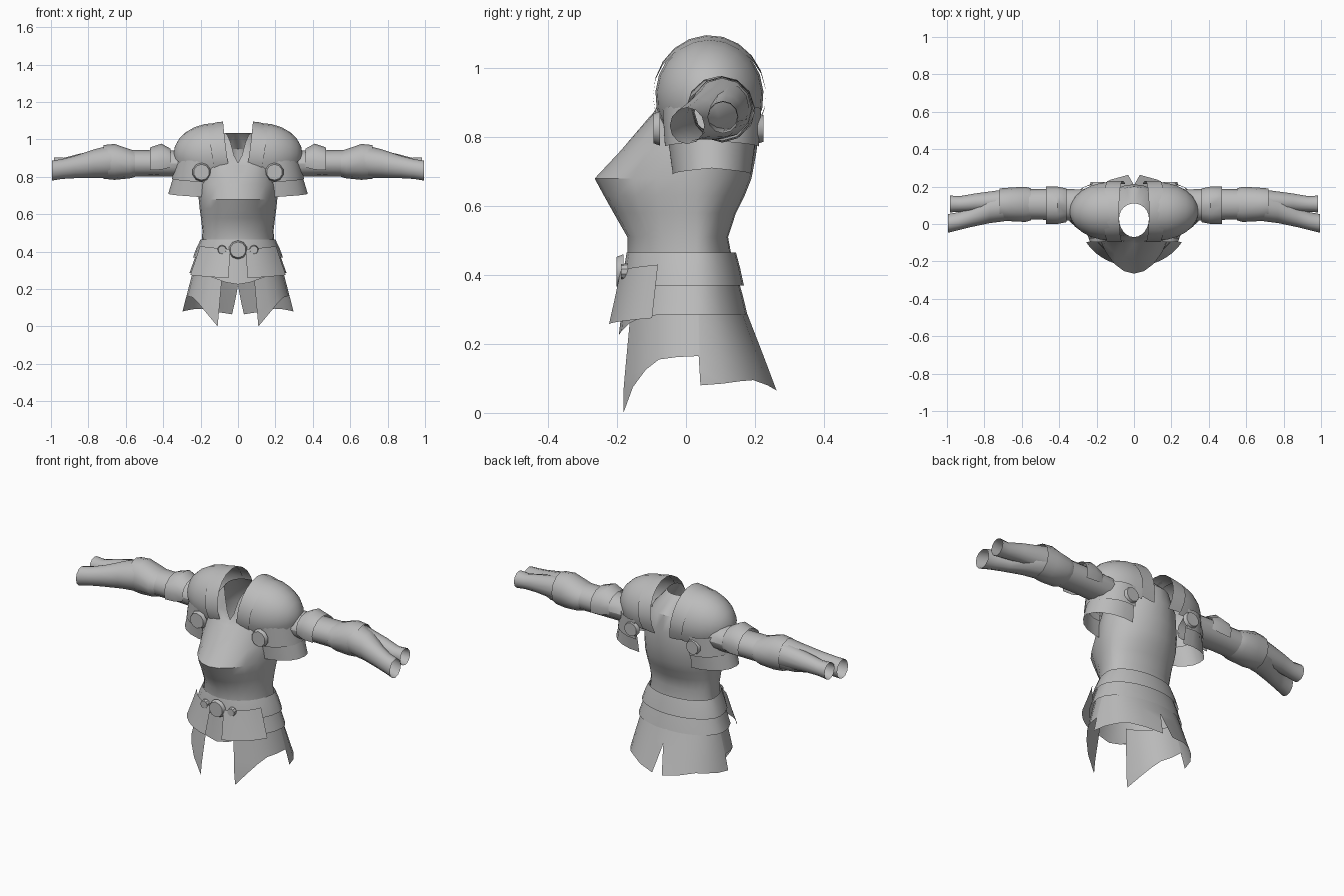
import bpy, bmesh
from math import sin, cos, pi, radians

if "Cube" in bpy.data.objects:
    bpy.data.objects.remove(bpy.data.objects["Cube"], do_unlink=True)

steel = bpy.data.materials.new("steel_grey")
steel.use_nodes = True
GREY = (0.5, 0.5, 0.5, 1)
steel.diffuse_color = GREY
steel.node_tree.nodes["Principled BSDF"].inputs["Base Color"].default_value = GREY
parts = []


def finish(name, bm, mirror):
    bmesh.ops.remove_doubles(bm, verts=bm.verts, dist=0.0005)
    bmesh.ops.recalc_face_normals(bm, faces=bm.faces)
    mesh = bpy.data.meshes.new(name)
    bm.to_mesh(mesh)
    bm.free()
    mesh.materials.append(steel)
    ob = bpy.data.objects.new(name, mesh)
    bpy.context.collection.objects.link(ob)
    if mirror:
        ob.modifiers.new("both_sides", "MIRROR").use_clip = False
    parts.append(ob)
    return ob


def loft(name, rows, closed=False, mirror=False):
    """Skin a sheet over rows of points."""
    bm = bmesh.new()
    grid = [[bm.verts.new(p) for p in row] for row in rows]
    n = len(rows[0])
    for a, b in zip(grid, grid[1:]):
        for i in range(n if closed else n - 1):
            j = (i + 1) % n
            bm.faces.new((a[i], a[j], b[j], b[i]))
    return finish(name, bm, mirror)


def spread(a, b, n):
    return [a + (b - a) * i / n for i in range(n + 1)]


def lerp(a, b, t):
    return a + (b - a) * t


def body_point(angle, z, w, front, back, power=1.0):
    """Point on a body section; angle 0 is the front, 180 the back."""
    a, c = radians(angle), cos(radians(angle))
    y = 0.03 + ((front - 0.03) * c ** power if c > 0 else (0.03 - back) * c)
    return (w * sin(a), y, z)


# Cuirass, with a V notch at the neck
torso = [
    (0.38, 0.2, -0.17, 0.135, 1, 0), (0.44, 0.195, -0.17, 0.135, 1, 0),
    (0.51, 0.19, -0.17, 0.122, 1, 0), (0.58, 0.198, -0.21, 0.145, 1.15, 0),
    (0.63, 0.205, -0.238, 0.17, 1.25, 0), (0.68, 0.21, -0.265, 0.19, 1.35, 0),
    (0.76, 0.21, -0.19, 0.205, 1.2, 0), (0.86, 0.195, -0.105, 0.212, 1, 0),
    (0.95, 0.15, -0.08, 0.2, 1, 0.08), (1.035, 0.08, -0.07, 0.11, 1, 0.16)]
loft("cuirass", [[body_point(a, z - drop * max(0, cos(radians(a))) ** 8, w, f, b, p)
                  for a in spread(0, 345, 23)]
                 for z, w, f, b, p, drop in torso], closed=True)

# Waist lames
ring = spread(0, 345, 23)
loft("waist_band", [[body_point(a, *row) for a in ring] for row in (
    (0.465, 0.2, -0.172, 0.145), (0.42, 0.222, -0.18, 0.157), (0.37, 0.24, -0.185, 0.168))],
    closed=True)
loft("lower_band", [[body_point(a, z - drop * max(0, cos(radians(a))) ** 6, w, f, b)
                     for a in ring] for z, w, f, b, drop in (
    (0.41, 0.215, -0.175, 0.145, 0), (0.34, 0.24, -0.185, 0.165, 0.03),
    (0.285, 0.26, -0.195, 0.178, 0.06))], closed=True)

# Flared hip plates
loft("hip_plate", [[body_point(a, z + 0.02 * (a / 60), w, f, 0.2)
                    for a in spread(10, 60, 6)] for z, w, f in (
    (0.41, 0.235, -0.193), (0.33, 0.265, -0.21), (0.255, 0.295, -0.227))], mirror=True)

# Skirt: front tip, stepped side and split back
hem = [(20, 0.0), (35, 0.075), (48, 0.125), (60, 0.155), (75, 0.162), (92, 0.165),
       (93, 0.08), (110, 0.085), (125, 0.092), (138, 0.095), (155, 0.08), (180, 0.065)]
rows = []
for t in spread(0, 1, 5):
    row = []
    for angle, low in hem:
        if angle == 180:
            angle -= 6 * max(0, t - 0.4) / 0.6
        z = lerp(0.32, low, t)
        k = (0.32 - z) / 0.25
        row.append(body_point(angle, z, lerp(0.235, 0.3, k),
                              -0.17 - 0.025 * min(k, 1), lerp(0.165, 0.262, k)))
    rows.append(row)
loft("skirt", rows, mirror=True)

# Shoulder domes
CY, CZ = 0.068, 0.92
loft("shoulder_dome", [[(0.12 + 0.225 * sin(u),
                         CY + 0.157 * cos(u) * sin(radians(v)),
                         CZ + 0.168 * cos(u) * cos(radians(v)))
                        for v in spread(-120, 120, 14)]
                       for u in spread(0, pi / 2, 6)], mirror=True)

# Collar bands arching over the shoulders
arch = spread(-125, 118, 14)
loft("collar_band", [[(x - 0.035 * (v / 120) ** 2, CY + 0.164 * sin(radians(v)),
                       CZ + lift * cos(radians(v))) for v in arch]
                     for x, lift in ((0.08, 0.176), (0.115, 0.172), (0.16, 0.158))],
     mirror=True)

# Hanging shoulder lames
for name, levels in (("upper_lame", ((0.9, 0.135, 0.145), (0.79, 0.158, 0.138))),
                     ("lower_lame", ((0.82, 0.145, 0.13), (0.71, 0.178, 0.115)))):
    loft(name, [[(0.195 + rx * cos(radians(v)), 0.075 + ry * sin(radians(v)),
                  z - 0.02 * (abs(v) / 100)) for v in spread(-100, 100, 10)]
                for z, rx, ry in levels], mirror=True)


def sleeve(name, rows, start=0, end=330, n=11):
    """Arm piece running along x; angle 0 is the top."""
    loft(name, [[(x, y + ry * sin(radians(a)), z + rz * cos(radians(a)))
                 for a in spread(start, end, n)] for x, y, z, ry, rz in rows],
         closed=start == 0, mirror=True)


# Arms
sleeve("upper_arm", ((0.27, 0.1, 0.87, 0.085, 0.07), (0.45, 0.105, 0.872, 0.083, 0.07),
                     (0.6, 0.105, 0.872, 0.08, 0.072)))
sleeve("upper_arm_guard", ((0.36, 0.1, 0.88, 0.09, 0.07), (0.41, 0.1, 0.88, 0.1, 0.098),
                           (0.47, 0.1, 0.872, 0.1, 0.085)), -115, 115, 8)
sleeve("elbow_guard", ((0.55, 0.105, 0.87, 0.085, 0.07), (0.58, 0.105, 0.87, 0.094, 0.078),
                       (0.66, 0.105, 0.88, 0.09, 0.096), (0.72, 0.105, 0.88, 0.085, 0.09)))
sleeve("forearm", ((0.66, 0.105, 0.885, 0.086, 0.09), (0.77, 0.085, 0.87, 0.08, 0.077),
                   (0.87, 0.04, 0.853, 0.056, 0.06), (0.94, 0.015, 0.842, 0.048, 0.053),
                   (0.995, 0.003, 0.833, 0.05, 0.053)))
sleeve("inner_cuff", ((0.7, 0.125, 0.885, 0.058, 0.07), (0.85, 0.115, 0.873, 0.048, 0.05),
                      (0.93, 0.107, 0.86, 0.042, 0.042), (0.985, 0.107, 0.858, 0.045, 0.047)))


def disc(name, x, y, z, radius, mirror=True):
    bm = bmesh.new()
    bmesh.ops.create_cone(bm, cap_ends=True, segments=10, radius1=radius,
                          radius2=radius * 0.85, depth=0.02)
    # Turn the disc so that its narrow face looks outwards
    side = 1 if y < 0 else -1
    for v in bm.verts:
        px, py, pz = v.co
        v.co = (x + px, y - side * pz, z + py)
    finish(name, bm, mirror)


# Armpit discs and belt studs
disc("front_armpit_disc", 0.195, -0.085, 0.825, 0.05)
disc("back_armpit_disc", 0.195, 0.215, 0.825, 0.045)
disc("belt_buckle", 0, -0.192, 0.41, 0.05, False)
disc("belt_stud", 0.085, -0.178, 0.41, 0.025)

# Smooth shading with sharp plate edges
for ob in bpy.context.selected_objects:
    ob.select_set(False)
for ob in parts:
    ob.select_set(True)
bpy.context.view_layer.objects.active = parts[0]
bpy.ops.object.shade_smooth_by_angle(angle=radians(35))
